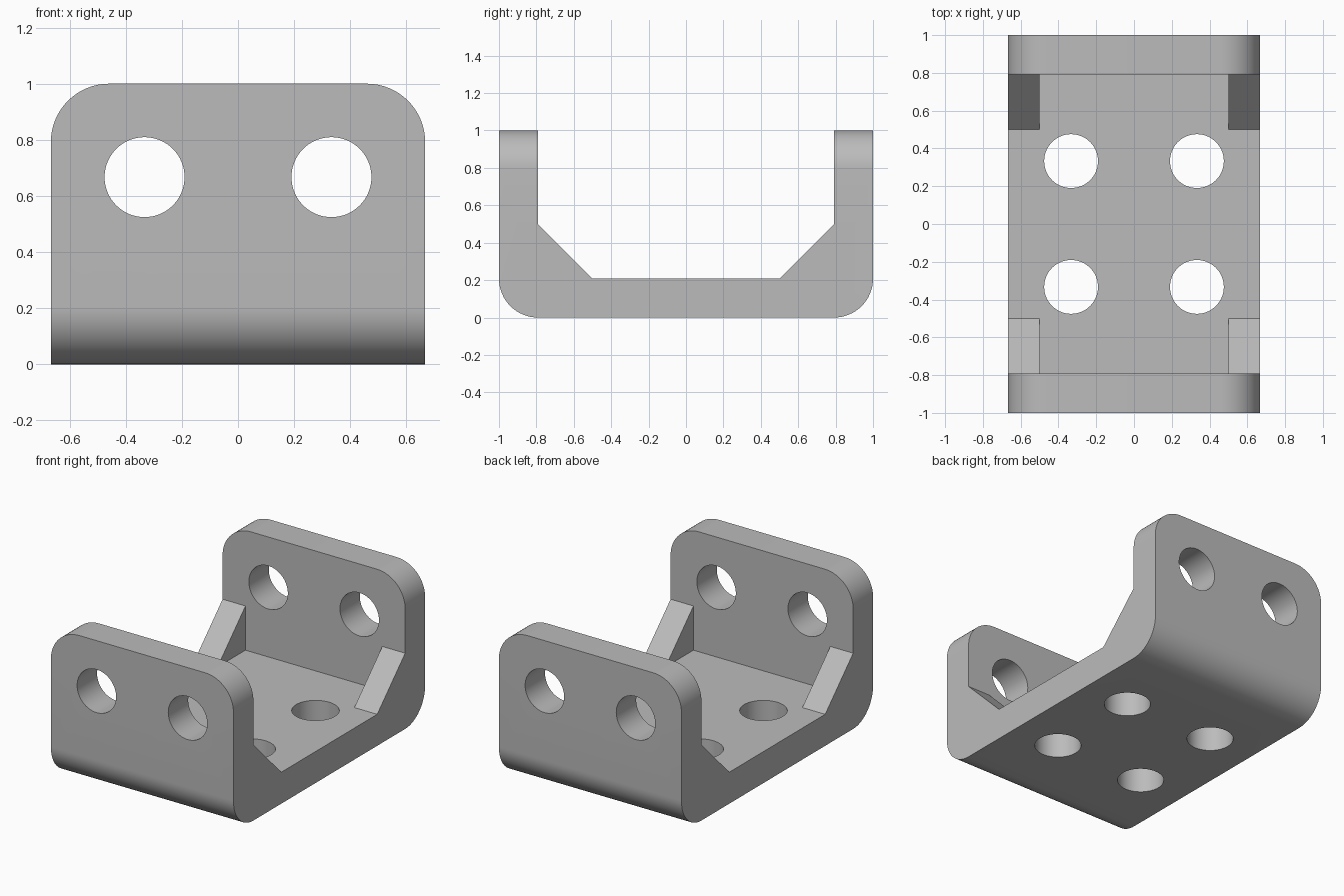
import bpy, bmesh, math
from mathutils import Matrix

if "Cube" in bpy.data.objects:
    bpy.data.objects.remove(bpy.data.objects["Cube"])

HALF_X, HALF_Y, TOP, WALL = 0.667, 1.0, 1.0, 0.208
RADIUS, HOLE, OFFSET = 0.208, 0.1425, 0.333

grey = bpy.data.materials.new("bracket grey")
grey.diffuse_color = (0.5, 0.5, 0.5, 1)
grey.use_nodes = True
grey.node_tree.nodes["Principled BSDF"].inputs["Base Color"].default_value = grey.diffuse_color


def add_object(name, bm):
    bmesh.ops.recalc_face_normals(bm, faces=bm.faces)
    mesh = bpy.data.meshes.new(name)
    bm.to_mesh(mesh)
    bm.free()
    mesh.materials.append(grey)
    obj = bpy.data.objects.new(name, mesh)
    bpy.context.collection.objects.link(obj)
    return obj


def extrude_x(bm, profile, x0, x1):
    """Extrude a (y, z) profile from x0 to x1."""
    face = bm.faces.new([bm.verts.new((x0, y, z)) for y, z in profile])
    out = bmesh.ops.extrude_face_region(bm, geom=[face])
    verts = [g for g in out["geom"] if isinstance(g, bmesh.types.BMVert)]
    bmesh.ops.translate(bm, verts=verts, vec=(x1 - x0, 0, 0))


# U-shaped channel with rounded bends and rounded wall corners
bm = bmesh.new()
half = [(HALF_Y, 0), (HALF_Y, TOP), (HALF_Y - WALL, TOP), (HALF_Y - WALL, WALL)]
extrude_x(bm, half + [(-y, z) for y, z in reversed(half)], -HALF_X, HALF_X)


def is_rounded(edge):
    a, b = (v.co for v in edge.verts)
    bend = abs(a.x - b.x) > 1 and a.z < 0.01 and b.z < 0.01
    corner = abs(a.x - b.x) < 0.01 and min(a.z, b.z) > TOP - 0.01
    return bend or corner


bmesh.ops.bevel(bm, geom=[e for e in bm.edges if is_rounded(e)], offset=RADIUS,
                offset_type='OFFSET', segments=16, profile=0.5, affect='EDGES')
bracket = add_object("bracket", bm)

# Corner gussets, sunk into the floor and walls
gusset = [(0.5, WALL), (HALF_Y - WALL, 0.5), (0.9, 0.5), (0.9, 0.12), (0.5, 0.12)]
bm = bmesh.new()
for sx in (-1, 1):
    for sy in (-1, 1):
        extrude_x(bm, [(sy * y, z) for y, z in gusset], sx * 0.5, sx * HALF_X)
gussets = add_object("gussets", bm)

# Bolt holes: four through the floor, two through each wall
bm = bmesh.new()


def add_drill(matrix, depth):
    bmesh.ops.create_cone(bm, cap_ends=True, segments=64, radius1=HOLE,
                          radius2=HOLE, depth=depth, matrix=matrix)


for x in (-OFFSET, OFFSET):
    for s in (-1, 1):
        add_drill(Matrix.Translation((x, s * OFFSET, 0.1)), 0.5)
        add_drill(Matrix.Translation((x, s * 0.9, 0.667))
                  @ Matrix.Rotation(math.pi / 2, 4, 'X'), 0.5)
drills = add_object("hole_cutters", bm)

# Join the gussets and cut the holes
bpy.context.view_layer.objects.active = bracket
for tool, operation in ((gussets, 'UNION'), (drills, 'DIFFERENCE')):
    mod = bracket.modifiers.new(operation.title(), 'BOOLEAN')
    mod.object, mod.operation, mod.solver = tool, operation, 'EXACT'
    bpy.ops.object.modifier_apply(modifier=mod.name)
    bpy.data.objects.remove(tool)

bpy.ops.object.select_all(action='DESELECT')
bracket.select_set(True)
bpy.ops.object.shade_smooth_by_angle(angle=math.radians(30))
